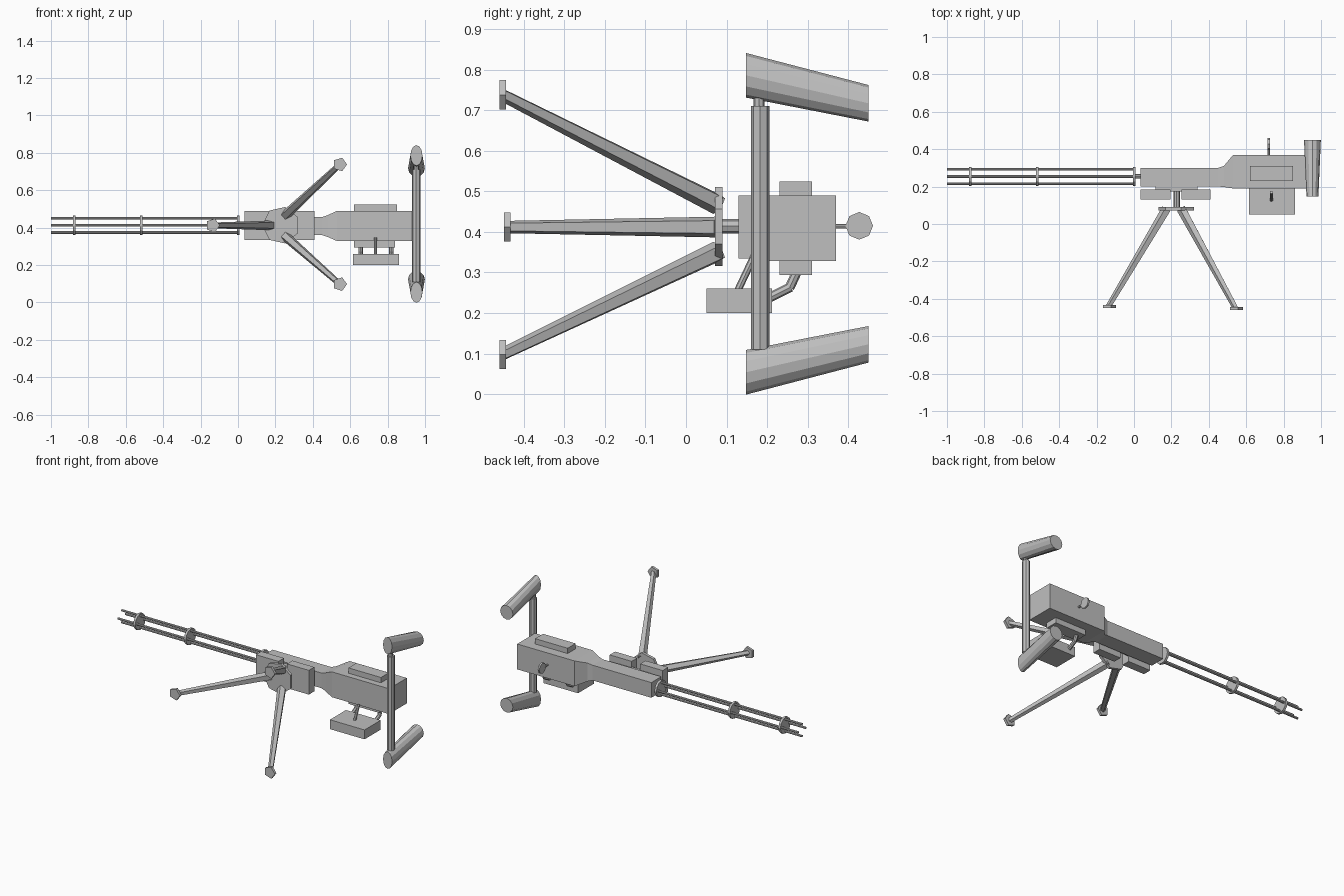
import bpy, bmesh, math
from mathutils import Vector

if "Cube" in bpy.data.objects:
    bpy.data.objects.remove(bpy.data.objects["Cube"])

grey = bpy.data.materials.new("metal_grey")
grey.use_nodes = True
GREY = (0.52, 0.52, 0.52, 1)
grey.diffuse_color = GREY
grey.node_tree.nodes["Principled BSDF"].inputs["Base Color"].default_value = GREY


def loft(name, rings):
    """Skin a closed solid through cross-sections of equal point count."""
    bm = bmesh.new()
    loops = [[bm.verts.new(p) for p in ring] for ring in rings]
    n = len(loops[0])
    for a, b in zip(loops, loops[1:]):
        for i in range(n):
            j = (i + 1) % n
            bm.faces.new((a[i], a[j], b[j], b[i]))
    bm.faces.new(loops[0][::-1])
    bm.faces.new(loops[-1])
    bmesh.ops.recalc_face_normals(bm, faces=bm.faces)
    mesh = bpy.data.meshes.new(name)
    bm.to_mesh(mesh)
    bm.free()
    mesh.materials.append(grey)
    obj = bpy.data.objects.new(name, mesh)
    bpy.context.collection.objects.link(obj)
    return obj


def rect(x, y0, y1, z0, z1):
    return [(x, y0, z0), (x, y1, z0), (x, y1, z1), (x, y0, z1)]


def box(name, x0, x1, y0, y1, z0, z1):
    return loft(name, [rect(x0, y0, y1, z0, z1), rect(x1, y0, y1, z0, z1)])


def rod(name, a, b, r0, r1=None, sides=8, turn=0.0):
    """Straight or tapered bar between two points."""
    a, b = Vector(a), Vector(b)
    d = (b - a).normalized()
    up = Vector((1, 0, 0)) if abs(d.z) > 0.9 else Vector((0, 0, 1))
    u = d.cross(up).normalized()
    v = u.cross(d)
    angles = [turn + math.tau * i / sides for i in range(sides)]
    return loft(name, [[p + r * (math.cos(t) * u + math.sin(t) * v) for t in angles]
                       for p, r in ((a, r0), (b, r0 if r1 is None else r1))])


# Receiver: slim front section flaring into the deep rear housing
loft("receiver", [rect(0.035, 0.20, 0.30, 0.36, 0.457),
                  rect(0.45, 0.20, 0.30, 0.36, 0.457),
                  rect(0.48, 0.198, 0.31, 0.35, 0.467),
                  rect(0.53, 0.19, 0.37, 0.328, 0.49),
                  rect(0.935, 0.19, 0.37, 0.328, 0.49)])
box("upper_cover", 0.62, 0.85, 0.23, 0.31, 0.48, 0.524)
box("lower_cover", 0.62, 0.84, 0.23, 0.31, 0.294, 0.34)

# Barrel cluster
AX_Y, AX_Z = 0.254, 0.412
for i in range(4):
    t = i * math.pi / 2
    y, z = AX_Y + 0.038 * math.cos(t), AX_Z + 0.038 * math.sin(t)
    rod(f"barrel_{i + 1}", (-1, y, z), (0.005, y, z), 0.007)
for i, x in enumerate((-0.875, -0.517, 0.002)):
    rod(f"barrel_clamp_{i + 1}", (x - 0.007, AX_Y, AX_Z), (x + 0.007, AX_Y, AX_Z), 0.052, sides=12)
rod("barrel_axle", (0, AX_Y, AX_Z), (0.05, AX_Y, AX_Z), 0.012)

# Mount: bracket, side plates, pivot and hub
box("mount_bracket", 0.115, 0.34, 0.175, 0.205, 0.375, 0.45)
box("mount_plate_front", 0.035, 0.195, 0.13, 0.185, 0.335, 0.49)
box("mount_plate_rear", 0.255, 0.41, 0.13, 0.185, 0.335, 0.49)
rod("mount_pivot", (0.228, 0.08, 0.414), (0.228, 0.19, 0.414), 0.018)
rod("tripod_hub", (0.23, 0.072, 0.413), (0.23, 0.09, 0.413), 0.1, sides=7, turn=math.pi)

# Tripod legs with five-sided feet
LEGS = {"upper": ((0.255, 0.08, 0.468), (0.545, -0.452, 0.738)),
        "lower": ((0.255, 0.08, 0.352), (0.545, -0.452, 0.098)),
        "forward": ((0.175, 0.08, 0.412), (-0.135, -0.44, 0.412))}
for name, (top, foot) in LEGS.items():
    rod(f"{name}_leg", top, foot, 0.027, 0.016, sides=5)
    x, y, z = foot
    rod(f"{name}_foot", (x, y - 0.008, z), (x, y + 0.008, z), 0.038, sides=5)

# Ammunition tray and its struts
box("tray", 0.615, 0.86, 0.05, 0.212, 0.20, 0.26)
rod("tray_front_strut", (0.735, 0.17, 0.345), (0.735, 0.125, 0.25), 0.009)
for i, x in enumerate((0.655, 0.82)):
    rod(f"tray_strut_upper_{i + 1}", (x, 0.275, 0.305), (x, 0.255, 0.262), 0.012)
    rod(f"tray_strut_lower_{i + 1}", (x, 0.258, 0.264), (x, 0.2, 0.235), 0.012)

# Charging knob on the back
rod("knob_stem", (0.72, 0.36, 0.414), (0.72, 0.41, 0.414), 0.006)
rod("knob_disc", (0.715, 0.427, 0.415), (0.726, 0.427, 0.415), 0.034)

# Grip yoke
rod("yoke_bar", (0.953, 0.183, 0.11), (0.953, 0.183, 0.71), 0.023)
rod("yoke_pin", (0.953, 0.18, 0.07), (0.953, 0.18, 0.77), 0.014)
for name, s in (("upper", 1), ("lower", -1)):
    rings = []
    for y, z, rx, rz in ((0.148, 0.366, 0.032, 0.055), (0.45, 0.297, 0.045, 0.045)):
        rings.append([(0.954 + rx * math.cos(t), y, 0.42 + s * z + rz * math.sin(t))
                      for t in (math.tau * i / 12 for i in range(12))])
    loft(f"{name}_grip", rings)
